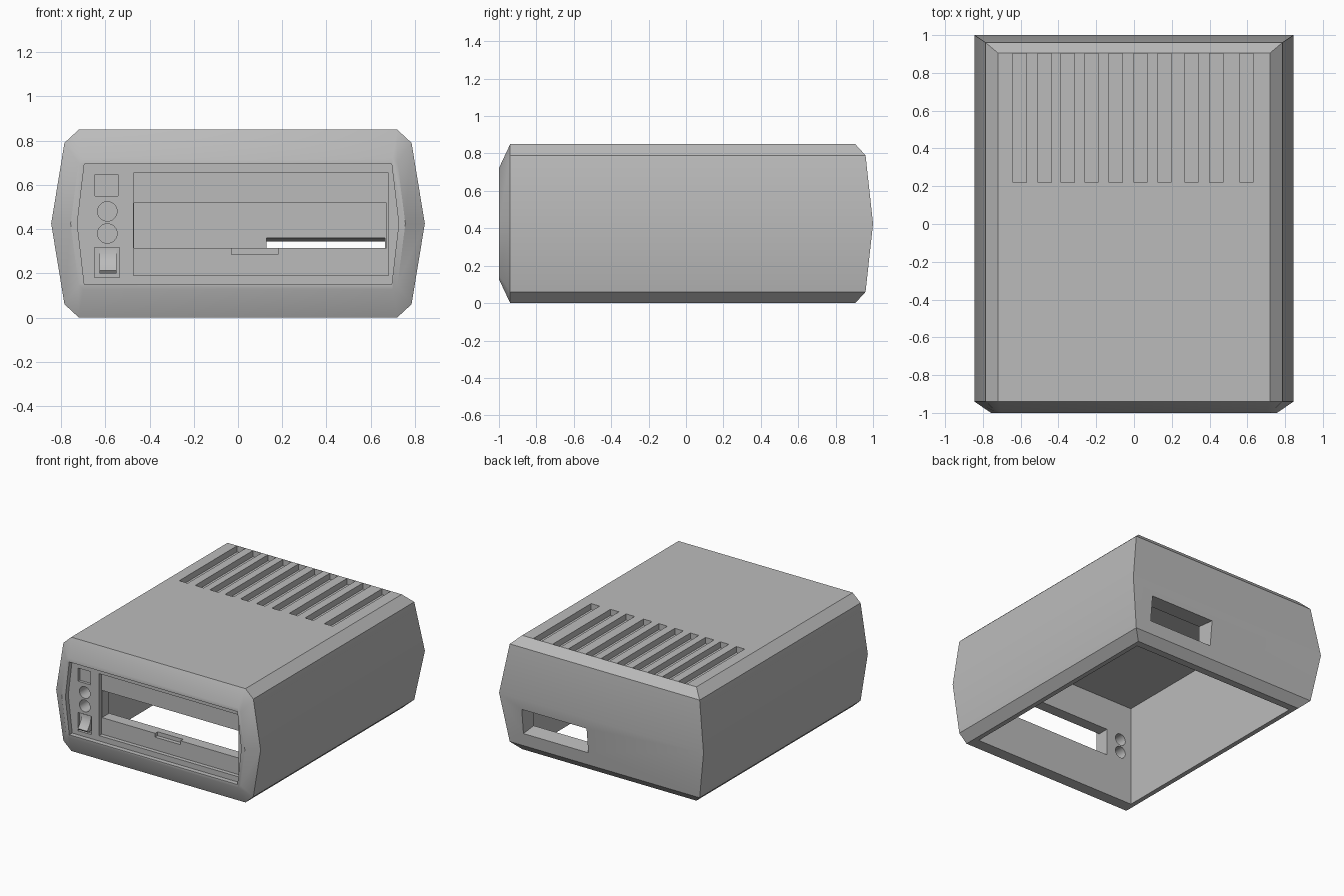
import bpy, bmesh, math
from mathutils import Matrix, Vector

cube = bpy.data.objects.get("Cube")
if cube:
    bpy.data.objects.remove(cube)

grey = bpy.data.materials.new("grey plastic")
grey.use_nodes = True
COLOUR = (0.5, 0.5, 0.5, 1)
grey.diffuse_color = COLOUR
grey.node_tree.nodes["Principled BSDF"].inputs["Base Color"].default_value = COLOUR


def make(name, bm):
    bmesh.ops.recalc_face_normals(bm, faces=bm.faces)
    mesh = bpy.data.meshes.new(name)
    bm.to_mesh(mesh)
    bm.free()
    mesh.materials.append(grey)
    obj = bpy.data.objects.new(name, mesh)
    bpy.context.collection.objects.link(obj)
    return obj


def box(name, x, y, z, matrix=Matrix()):
    bm = bmesh.new()
    bmesh.ops.create_cube(bm, size=1)
    for v in bm.verts:
        v.co = [(r[0] + r[1]) / 2 + c * (r[1] - r[0]) for c, r in zip(v.co, (x, y, z))]
    bm.transform(matrix)
    return make(name, bm)


def prism(name, points, axis, start, end):
    """Extrude a 2D outline along x or y."""
    bm = bmesh.new()
    at = (lambda p, t: (t, *p)) if axis == "x" else (lambda p, t: (p[0], t, p[1]))
    a, b = ([bm.verts.new(at(p, t)) for p in points] for t in (start, end))
    bm.faces.new(a)
    bm.faces.new(b[::-1])
    for i in range(len(a)):
        j = (i + 1) % len(a)
        bm.faces.new((a[i], b[i], b[j], a[j]))
    return make(name, bm)


def cut(target, cutter):
    cutter.hide_render = True
    mod = target.modifiers.new("cut", "BOOLEAN")
    mod.operation = "DIFFERENCE"
    mod.solver = "EXACT"
    mod.object = cutter
    bpy.context.view_layer.objects.active = target
    bpy.ops.object.modifier_apply(modifier=mod.name)
    bpy.data.objects.remove(cutter)


def smooth(obj):
    bpy.ops.object.select_all(action="DESELECT")
    obj.select_set(True)
    bpy.context.view_layer.objects.active = obj
    bpy.ops.object.shade_smooth_by_angle(angle=math.radians(30))


# Outer case: (half width, height, back depth) per level, lofted front to back
MID = 0.425
levels = [(0.72, 0, 0.905), (0.785, 0.06, 0.96), (0.845, MID, 1),
          (0.785, 0.79, 0.96), (0.72, 0.85, 0.905)]
nose = [(0.70, 0.128), (0.722, 0.15), (0.757, MID), (0.722, 0.70), (0.70, 0.722)]
bm = bmesh.new()


def ring(rows):
    right = [bm.verts.new((x, y, z)) for x, y, z in rows]
    left = [bm.verts.new((-x, y, z)) for x, y, z in rows]
    return right + left[::-1]


front = ring([(x, -1, z) for x, z in nose])
shoulder = ring([(x, -0.94, z) for x, z, _ in levels])
back = ring([(x, y, z) for x, z, y in levels])
bm.faces.new(front)
for a, b in ((front, shoulder), (shoulder, back)):
    for i in range(10):
        j = (i + 1) % 10
        bm.faces.new((a[i], b[i], b[j], a[j]))
for i in range(4):
    bm.faces.new((back[i], back[i + 1], back[8 - i], back[9 - i]))
case = make("case", bm)

# Hollow interior, open underneath
cut(case, box("interior", (-0.685, 0.685), (-0.85, 0.85), (-0.1, 0.76)))

# Recessed front panel
half = [(0.695, 0.15), (0.727, MID), (0.695, 0.694)]
outline = half + [(-x, z) for x, z in reversed(half)]
cut(case, prism("panel_recess", outline, "y", -1.1, -0.965))

# Drive bay, disk slot and finger notch
cut(case, box("drive_bay", (-0.472, 0.68), (-1.1, -0.935), (0.19, 0.653)))
cut(case, box("disk_slot", (-0.47, 0.672), (-1.1, -0.8), (0.314, 0.517)))
cut(case, box("finger_notch", (-0.03, 0.18), (-1.1, -0.905), (0.285, 0.33)))

# Badge recess, indicator holes and switch well
cut(case, box("badge_recess", (-0.646, -0.542), (-1.1, -0.945), (0.55, 0.648)))
for z in (0.48, 0.38):
    disc = [(-0.591 + 0.044 * math.cos(k * math.pi / 16),
             z + 0.044 * math.sin(k * math.pi / 16)) for k in range(32)]
    cut(case, prism("indicator_hole", disc, "y", -1.1, -0.8))
cut(case, box("switch_well", (-0.648, -0.537), (-1.1, -0.945), (0.18, 0.316)))

# Roof vents
for x in (-0.64, -0.508, -0.386, -0.26, -0.132, 0, 0.127, 0.27, 0.4, 0.56):
    cut(case, box("vent", (x, x + 0.07), (0.22, 0.903), (0.805, 0.9)))

# Rear opening, square to the lower back slope
tilt = Matrix.Translation(Vector((0, 0.99, 0.345))) @ Matrix.Rotation(
    -math.atan2(0.04, 0.365), 4, "X")
cut(case, box("rear_opening", (0.128, 0.664), (-0.3, 0.1), (-0.19, 0), tilt))
smooth(case)

# Rocker switch, concave and tipped out at the bottom
curve = [(-0.95 - 0.045 * (1 - t) ** 2, 0.213 + 0.094 * t)
         for t in (k / 6 for k in range(7))]
rocker = prism("rocker_switch", [(-0.93, 0.307), (-0.93, 0.2), (-0.985, 0.2)] + curve,
               "x", -0.627, -0.55)
smooth(rocker)
